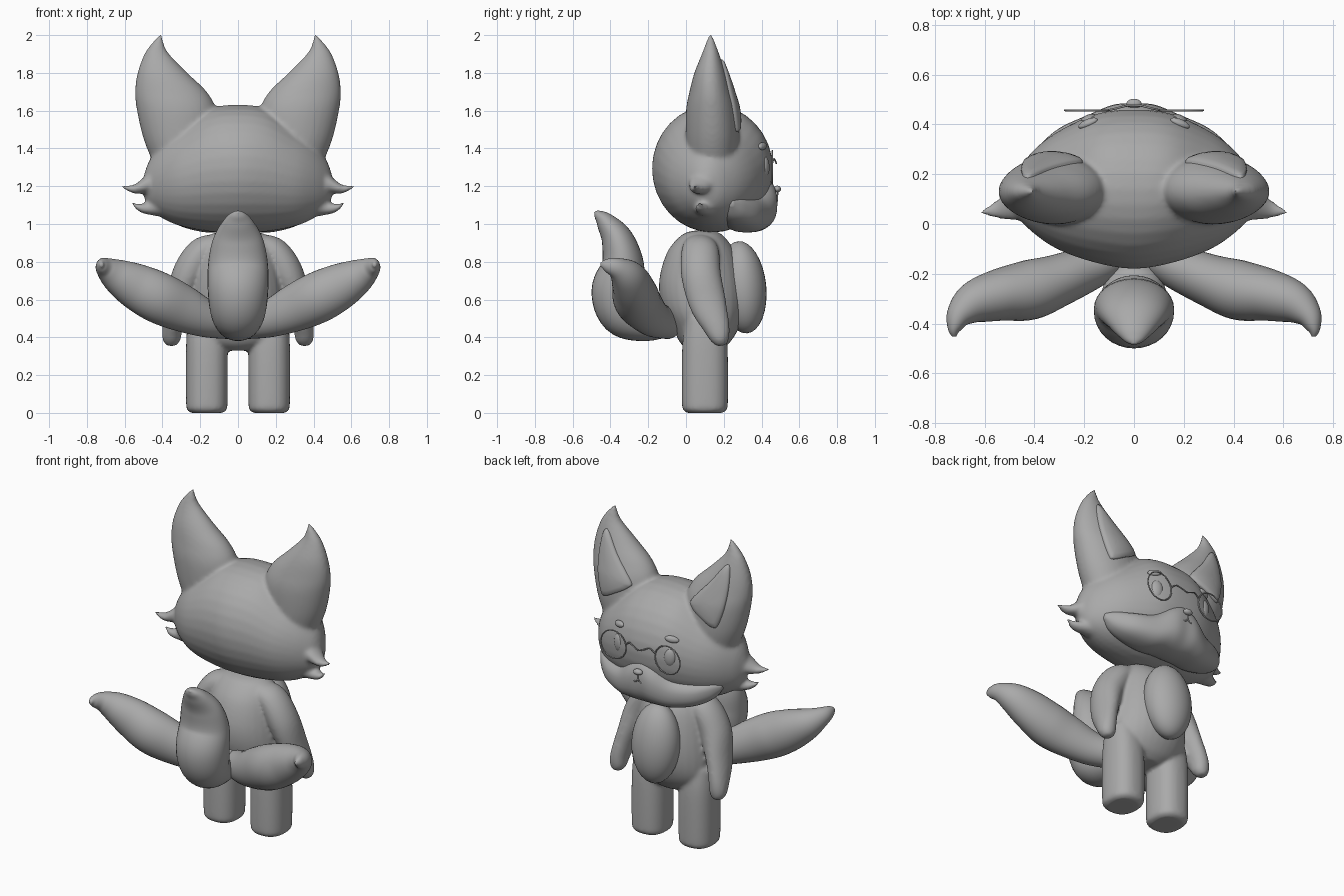
import bpy, bmesh, math
from mathutils import Vector
from mathutils.bvhtree import BVHTree

if "Cube" in bpy.data.objects:
    bpy.data.objects.remove(bpy.data.objects["Cube"])

grey = bpy.data.materials.new("plain_grey")
grey.diffuse_color = (0.4, 0.4, 0.4, 1)
grey.use_nodes = True
grey.node_tree.nodes["Principled BSDF"].inputs["Base Color"].default_value = grey.diffuse_color


def finish(name, bm):
    bmesh.ops.recalc_face_normals(bm, faces=bm.faces)
    me = bpy.data.meshes.new(name)
    bm.to_mesh(me)
    bm.free()
    me.materials.append(grey)
    me.polygons.foreach_set("use_smooth", [True] * len(me.polygons))
    ob = bpy.data.objects.new(name, me)
    bpy.context.collection.objects.link(ob)
    return ob


def spline(pts, steps, closed=False):
    """Catmull-Rom through tuples of any length."""
    n, out = len(pts), []
    get = (lambda i: pts[i % n]) if closed else (lambda i: pts[max(0, min(n - 1, i))])
    for i in range(n if closed else n - 1):
        a, b, c, d = (get(i + k) for k in (-1, 0, 1, 2))
        for s in range(steps):
            t = s / steps
            out.append(tuple(0.5 * (2 * q + (r - p) * t + (2 * p - 5 * q + 4 * r - w) * t * t
                                    + (3 * q - p - 3 * r + w) * t ** 3)
                             for p, q, r, w in zip(a, b, c, d)))
    if not closed:
        out.append(tuple(pts[-1]))
    return out


def loft(bm, stations, ref, axis=None, side=1, power=2.0, sides=32, steps=6):
    """Skin elliptical rings (x, y, z, radius along ref, other radius)."""
    st = spline([(side * s[0],) + tuple(s[1:]) for s in stations], steps)
    rings = []
    for i, s in enumerate(st):
        c = Vector(s[:3])
        n = Vector(axis) if axis else (Vector(st[min(i + 1, len(st) - 1)][:3])
                                       - Vector(st[max(i - 1, 0)][:3])).normalized()
        u = Vector(ref)
        u = (u - n * u.dot(n)).normalized()
        v = n.cross(u)
        ring = []
        for k in range(sides):
            a = 2 * math.pi * k / sides
            ca, sa = math.cos(a), math.sin(a)
            e = 2 / power
            ring.append(bm.verts.new(c + u * max(s[3], .002) * math.copysign(abs(ca) ** e, ca)
                                     + v * max(s[4], .002) * math.copysign(abs(sa) ** e, sa)))
        rings.append(ring)
    for r, q in zip(rings, rings[1:]):
        for k in range(sides):
            bm.faces.new((r[k], r[(k + 1) % sides], q[(k + 1) % sides], q[k]))
    bm.faces.new(rings[0])
    bm.faces.new(rings[-1])


def blend(ob, voxel, rounds):
    """Fuse overlapping shapes into one soft skin."""
    m = ob.modifiers.new("fuse", 'REMESH')
    m.mode, m.voxel_size, m.use_smooth_shade = 'VOXEL', voxel, True
    m = ob.modifiers.new("soften", 'SMOOTH')
    m.factor, m.iterations = 0.5, rounds


def ball(name, loc, size, tilt=(0, 0, 0)):
    bpy.ops.mesh.primitive_uv_sphere_add(segments=32, ring_count=16, location=loc, rotation=tilt)
    ob = bpy.context.object
    ob.name, ob.scale = name, size
    ob.data.materials.append(grey)
    bpy.ops.object.shade_smooth()
    return ob


def wire(name, pts, r, closed=False):
    cu = bpy.data.curves.new(name, 'CURVE')
    cu.dimensions, cu.bevel_depth, cu.bevel_resolution = '3D', r, 2
    sp = cu.splines.new('POLY')
    path = spline(pts, 6, closed)
    sp.points.add(len(path) - 1)
    for p, q in zip(sp.points, path):
        p.co = (*q, 1)
    sp.use_cyclic_u = closed
    cu.materials.append(grey)
    bpy.context.collection.objects.link(bpy.data.objects.new(name, cu))


X, Y, Z = (1, 0, 0), (0, 1, 0), (0, 0, 1)

# Head: lens-shaped skull, ears and cheek tufts fused together
bm = bmesh.new()
half = [(0.15, .143, 1.285, .30, .325), (0.3, .135, 1.25, .24, .262),
        (0.4, .13, 1.23, .17, .2), (0.47, .12, 1.21, .09, .125), (0.5, .11, 1.2, .03, .05)]
loft(bm, [(-s[0],) + s[1:] for s in reversed(half)] + [(0, .14, 1.293, .32, .338)] + half, Y, X)
for sx in (1, -1):
    loft(bm, [(.27, .14, 1.3, .17, .13), (.305, .14, 1.45, .195, .14), (.325, .135, 1.6, .21, .135),
              (.355, .13, 1.7, .19, .112), (.4, .127, 1.8, .132, .083), (.43, .13, 1.9, .066, .046),
              (.424, .13, 1.96, .03, .024), (.405, .13, 2.01, .006, .006)], X, Z, sx)
    loft(bm, [(.36, .13, 1.24, .11, .1), (.47, .09, 1.215, .075, .055), (.55, .06, 1.185, .037, .024),
              (.62, .045, 1.2, .006, .006)], Y, X, sx)
    loft(bm, [(.34, .12, 1.12, .11, .09), (.45, .1, 1.085, .055, .04), (.52, .08, 1.085, .032, .022),
              (.565, .07, 1.112, .006, .006)], Y, X, sx)
head = finish("head", bm)
blend(head, 0.011, 8)

# Muzzle: wide chin piece rising to a peak under the nose
bm = bmesh.new()
half = [(.08, .33, 1.095, .15, .137), (.18, .315, 1.057, .125, .1), (.3, .29, 1.062, .095, .075),
        (.38, .26, 1.085, .055, .052), (.425, .24, 1.11, .012, .015)]
loft(bm, [(-s[0],) + s[1:] for s in reversed(half)] + [(0, .33, 1.115, .152, .16)] + half,
     Y, X, power=2.4)
finish("muzzle", bm)

# Inner ears: raised panels laid on the front of the ears
bpy.context.view_layer.update()
tree = BVHTree.FromObject(head, bpy.context.evaluated_depsgraph_get())
outline = spline([(.425, 1.87), (.33, 1.75), (.215, 1.615), (.225, 1.575), (.3, 1.53), (.38, 1.49),
                  (.41, 1.51), (.445, 1.63), (.452, 1.78)], 5, True)
cx, cz = .36, 1.63
for sx, tag in ((1, "left"), (-1, "right")):
    bm = bmesh.new()
    rings = []
    for scale, lift in ((1, -.012), (1, .008), (.95, .015), (.75, .018), (.5, .02), (.25, .02), (.02, .02)):
        ring = []
        for x, z in outline:
            px, pz = cx + (x - cx) * scale, cz + (z - cz) * scale
            hit = tree.ray_cast(Vector((sx * px, 1, pz)), Vector((0, -1, 0)))[0]
            ring.append(bm.verts.new((sx * px, (hit.y if hit else .15) + lift, pz)))
        rings.append(ring)
    n = len(outline)
    for r, q in zip(rings, rings[1:]):
        for k in range(n):
            bm.faces.new((r[k], r[(k + 1) % n], q[(k + 1) % n], q[k]))
    bm.faces.new(rings[-1])
    finish(tag + "_inner_ear", bm)

# Eyes, brows and round spectacles
for sx, tag in ((1, "left"), (-1, "right")):
    ball(tag + "_eye", (sx * .18, .418, 1.3), (.037, .022, .056), (0, 0, -sx * .35))
    ball(tag + "_brow", (sx * .185, .405, 1.412), (.042, .016, .02), (.3, sx * .15, -sx * .4))
    wire(tag + "_spectacle_rim", [(sx * .19 + .088 * math.cos(a * math.pi / 6), .457,
                                   1.3 + .088 * math.sin(a * math.pi / 6)) for a in range(12)], .004, True)
wire("spectacle_bridge", [(-.105, .457, 1.32), (-.07, .465, 1.345), (-.03, .475, 1.33), (0, .477, 1.32),
                          (.03, .475, 1.33), (.07, .465, 1.345), (.105, .457, 1.32)], .004)

# Nose and mouth
ball("nose", (0, .483, 1.185), (.03, .02, .018))
wire("mouth", [(-.035, .476, 1.135), (-.025, .481, 1.12), (-.01, .483, 1.125), (0, .484, 1.14),
               (.01, .483, 1.125), (.025, .481, 1.12), (.035, .476, 1.135)], .004)
wire("lip_line", [(0, .485, 1.175), (0, .484, 1.14)], .004)

# Body: torso, arms and legs fused together
bm = bmesh.new()
loft(bm, [(0, .09, .965, .07, .05), (0, .085, .94, .15, .11), (0, .08, .85, .2, .18), (0, .08, .7, .235, .222),
          (0, .09, .56, .25, .218), (0, .105, .45, .24, .175), (0, .1, .37, .19, .13),
          (0, .1, .33, .1, .08)], X, Z)
for sx in (1, -1):
    loft(bm, [(.1, .07, .9, .08, .05), (.19, .075, .85, .1, .08), (.265, .08, .73, .105, .085),
              (.315, .115, .58, .098, .065), (.345, .16, .46, .072, .054), (.352, .18, .39, .05, .048),
              (.353, .185, .355, .025, .025)], Y, None, sx)
    loft(bm, [(.165, .1, .5, .1, .1), (.165, .1, .35, .11, .12), (.165, .1, .06, .11, .122),
              (.165, .1, .015, .103, .113), (.165, .1, 0, .085, .095)], X, Z, sx, power=2.4)
body = finish("body", bm)
blend(body, 0.011, 6)

# Belly patch
ball("belly", (0, .3, .665), (.15, .125, .245), (.1, 0, 0))

# Three tails
bm = bmesh.new()
loft(bm, [(0, -.06, .5, .09, .08), (0, -.2, .475, .11, .095), (0, -.32, .53, .145, .135), (0, -.355, .65, .16, .145),
          (0, -.335, .79, .158, .112), (0, -.365, .92, .132, .085), (0, -.425, 1.01, .08, .052),
          (0, -.465, 1.05, .04, .025), (0, -.482, 1.065, .008, .006)], X)
finish("middle_tail", bm)
for sx, tag in ((1, "left"), (-1, "right")):
    bm = bmesh.new()
    loft(bm, [(.03, -.09, .47, .08, .08), (.17, -.17, .5, .1, .09), (.3, -.225, .555, .125, .105),
              (.42, -.265, .61, .135, .12), (.54, -.285, .67, .122, .105), (.64, -.315, .725, .092, .085),
              (.7, -.365, .765, .058, .055), (.722, -.42, .782, .035, .028),
              (.722, -.452, .785, .01, .008)], Z, None, sx)
    finish(tag + "_tail", bm)
